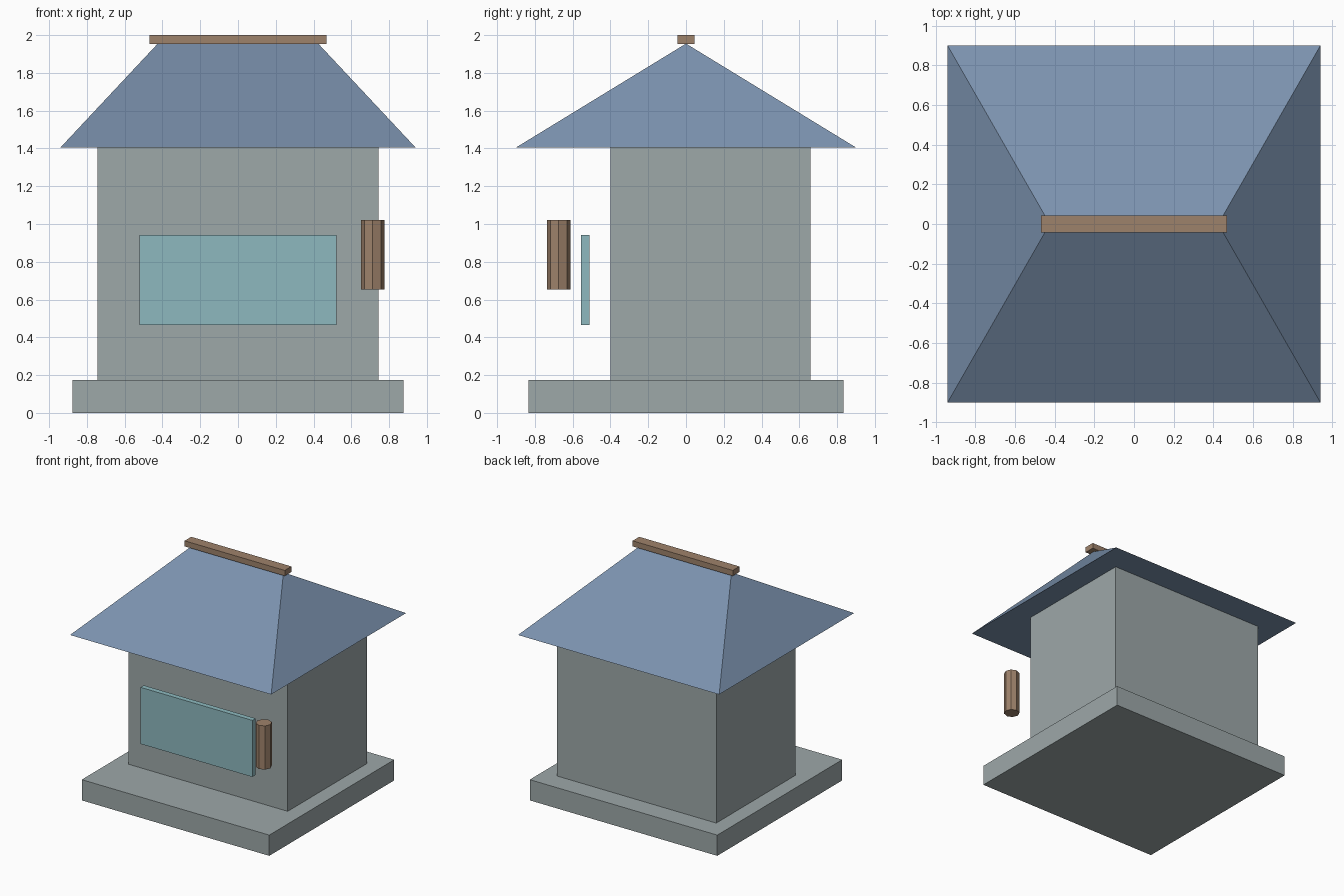
import bpy, bmesh, math

if "Cube" in bpy.data.objects:
    bpy.data.objects.remove(bpy.data.objects["Cube"])


def material(name, rgb):
    m = bpy.data.materials.new(name)
    lin = [((c / 255 + 0.055) / 1.055) ** 2.4 for c in rgb]
    m.diffuse_color = (*lin, 1)
    m.use_nodes = True
    m.node_tree.nodes["Principled BSDF"].inputs["Base Color"].default_value = m.diffuse_color
    return m


stone = material("grey stone", (157, 168, 169))
slate = material("blue slate", (123, 146, 174))
wood = material("brown wood", (158, 130, 107))
glass = material("teal glass", (141, 185, 191))


def finish(name, bm, mat):
    bmesh.ops.recalc_face_normals(bm, faces=bm.faces)
    mesh = bpy.data.meshes.new(name)
    bm.to_mesh(mesh)
    bm.free()
    mesh.materials.append(mat)
    ob = bpy.data.objects.new(name, mesh)
    bpy.context.collection.objects.link(ob)
    return ob


def box(name, x, y, z, mat):
    """Box from (min, max) ranges."""
    bm = bmesh.new()
    bmesh.ops.create_cube(bm, size=1)
    for v in bm.verts:
        v.co = [(r[0] + r[1]) / 2 + c * (r[1] - r[0]) for c, r in zip(v.co, (x, y, z))]
    return finish(name, bm, mat)


# Plinth, walls, front panel and ridge beam
box("plinth", (-0.876, 0.876), (-0.834, 0.834), (0, 0.175), stone)
box("walls", (-0.745, 0.745), (-0.40, 0.66), (0.175, 1.405), stone)
box("window_panel", (-0.522, 0.522), (-0.555, -0.511), (0.465, 0.943), glass)
box("ridge_beam", (-0.468, 0.468), (-0.044, 0.044), (1.953, 2.0), wood)

# Hip roof with a flat underside
bm = bmesh.new()
a, b, c, d = [bm.verts.new((x, y, 1.405)) for x, y in
              ((-0.94, -0.9), (0.94, -0.9), (0.94, 0.9), (-0.94, 0.9))]
l, r = [bm.verts.new((x, 0, 1.955)) for x in (-0.425, 0.425)]
for f in ((a, b, r, l), (c, d, l, r), (b, c, r), (d, a, l), (d, c, b, a)):
    bm.faces.new(f)
finish("hip_roof", bm, slate)

# Eight-sided hanging lantern, corners on the axes
bm = bmesh.new()
ring = [bm.verts.new((0.713 + 0.062 * math.cos(i * math.pi / 4),
                      -0.674 + 0.062 * math.sin(i * math.pi / 4), 0.652)) for i in range(8)]
base = bm.faces.new(ring)
top = bmesh.ops.extrude_face_region(bm, geom=[base], use_keep_orig=True)
for v in top["geom"]:
    if isinstance(v, bmesh.types.BMVert):
        v.co.z = 1.021
finish("hanging_lantern", bm, wood)
